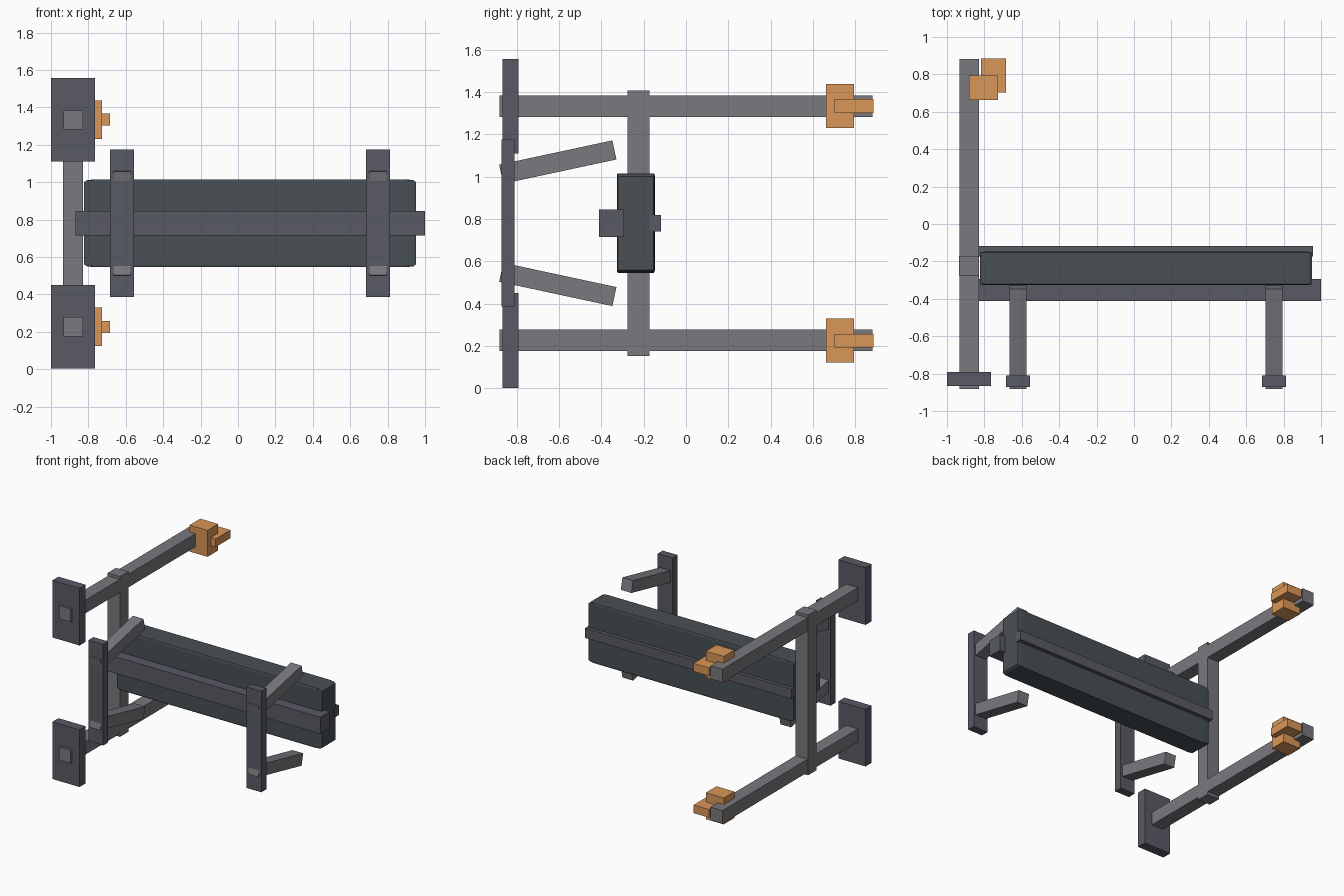
import bpy, bmesh, math
from mathutils import Matrix, Vector

if "Cube" in bpy.data.objects:
    bpy.data.objects.remove(bpy.data.objects["Cube"])

MID = 0.78  # mirror height of the whole model


def material(name, rgb):
    m = bpy.data.materials.new(name)
    m.diffuse_color = (*rgb, 1)
    m.use_nodes = True
    m.node_tree.nodes["Principled BSDF"].inputs["Base Color"].default_value = m.diffuse_color
    return m


steel = material("steel_grey", (0.19, 0.19, 0.21))
dark = material("dark_steel", (0.1, 0.1, 0.13))
vinyl = material("dark_vinyl", (0.065, 0.08, 0.09))
orange = material("orange", (0.7, 0.31, 0.1))


def box(name, x, y, z, mat, tilt=0.0, bevel=0.0):
    """Box from (min, max) ranges, tilted about x; bevel is in unit-cube space."""
    bm = bmesh.new()
    bmesh.ops.create_cube(bm, size=1)
    if bevel:
        bmesh.ops.bevel(bm, geom=bm.edges[:], offset=bevel, segments=2,
                        profile=0.5, affect='EDGES')
    size = [r[1] - r[0] for r in (x, y, z)]
    centre = Vector([(r[0] + r[1]) / 2 for r in (x, y, z)])
    bm.transform(Matrix.Translation(centre) @ Matrix.Rotation(tilt, 4, 'X')
                 @ Matrix.Diagonal((*size, 1)))
    me = bpy.data.meshes.new(name)
    bm.to_mesh(me)
    bm.free()
    me.materials.append(mat)
    ob = bpy.data.objects.new(name, me)
    bpy.context.collection.objects.link(ob)
    return ob


def pair(name, x, y, z, mat, tilt=0.0):
    """Upper box and its mirror image below the middle height."""
    box(name + "_upper", x, y, z, mat, tilt)
    box(name + "_lower", x, y, (2 * MID - z[1], 2 * MID - z[0]), mat, -tilt)


# Rack: two long posts, feet and the cross bar
pair("rack_post", (-0.933, -0.83), (-0.882, 0.882), (1.281, 1.384), steel)
pair("rack_foot", (-1.0, -0.765), (-0.866, -0.791), (1.11, 1.557), dark)
box("rack_cross_bar", (-0.936, -0.828), (-0.276, -0.172), (0.153, 1.406), steel)

# Bar holders at the post ends
pair("holder_block", (-0.882, -0.727), (0.662, 0.793), (1.23, 1.437), orange)
pair("holder_prong", (-0.818, -0.685), (0.702, 0.885), (1.302, 1.366), orange)

# Bench: pad, backing strip and main rail
box("bench_pad", (-0.823, 0.952), (-0.327, -0.147), (0.546, 1.015), vinyl, bevel=0.03)
box("bench_strip", (-0.829, 0.957), (-0.173, -0.118), (0.742, 0.819), dark)
box("bench_rail", (-0.87, 1.0), (-0.411, -0.294), (0.716, 0.846), dark)

# Bench legs: a foot with two splayed struts at each end
for side, cx in (("left", -0.62), ("right", 0.748)):
    box(side + "_bench_foot", (cx - 0.064, cx + 0.064), (-0.872, -0.81),
        (0.386, 1.176), dark)
    pair(side + "_bench_strut", (cx - 0.046, cx + 0.046), (-0.879, -0.332),
         (1.023, 1.115), steel, math.radians(12.1))
